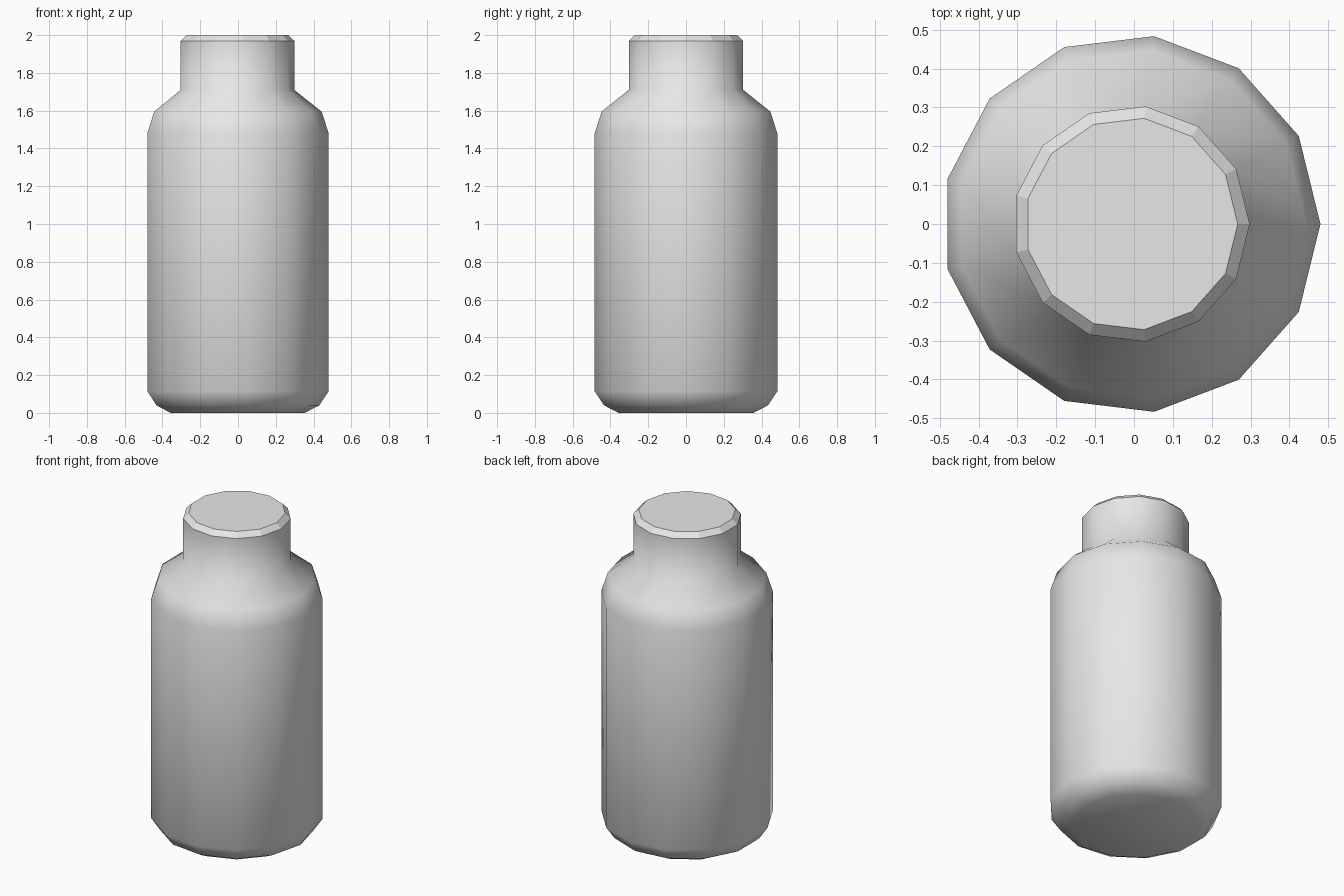
import bpy
import bmesh
from math import cos, sin, tau

cube = bpy.data.objects.get("Cube")
if cube:
    bpy.data.objects.remove(cube, do_unlink=True)

SIDES = 13
CENTRE_X = -0.007  # centres the bounds of the odd-sided outline

# Plain grey material
grey = bpy.data.materials.new("light grey")
grey.use_nodes = True
colour = (0.8, 0.8, 0.8, 1)
grey.diffuse_color = colour
grey.node_tree.nodes["Principled BSDF"].inputs["Base Color"].default_value = colour

# Bottle profile from base to cap: radius, height
profile = [(0.36, 0), (0.437, 0.04), (0.487, 0.115), (0.487, 1.48),
           (0.45, 1.595), (0.305, 1.71), (0.305, 1.97), (0.274, 2)]

bm = bmesh.new()
rings = []
for radius, z in profile:
    angles = [tau * i / SIDES for i in range(SIDES)]
    rings.append([bm.verts.new((CENTRE_X + radius * cos(a), radius * sin(a), z))
                  for a in angles])

# Smooth walls, with a crisp flat bevel at the rim
for low, high in zip(rings, rings[1:]):
    for i in range(SIDES):
        j = (i + 1) % SIDES
        face = bm.faces.new((low[i], low[j], high[j], high[i]))
        face.smooth = high is not rings[-1]

# Closed base and flat lid
base = bm.faces.new(rings[0][::-1])
base.smooth = True
lid = bm.faces.new(rings[-1])
lid.smooth = False

mesh = bpy.data.meshes.new("bottle")
bm.to_mesh(mesh)
bm.free()
mesh.materials.append(grey)
bottle = bpy.data.objects.new("bottle", mesh)
bpy.context.collection.objects.link(bottle)
